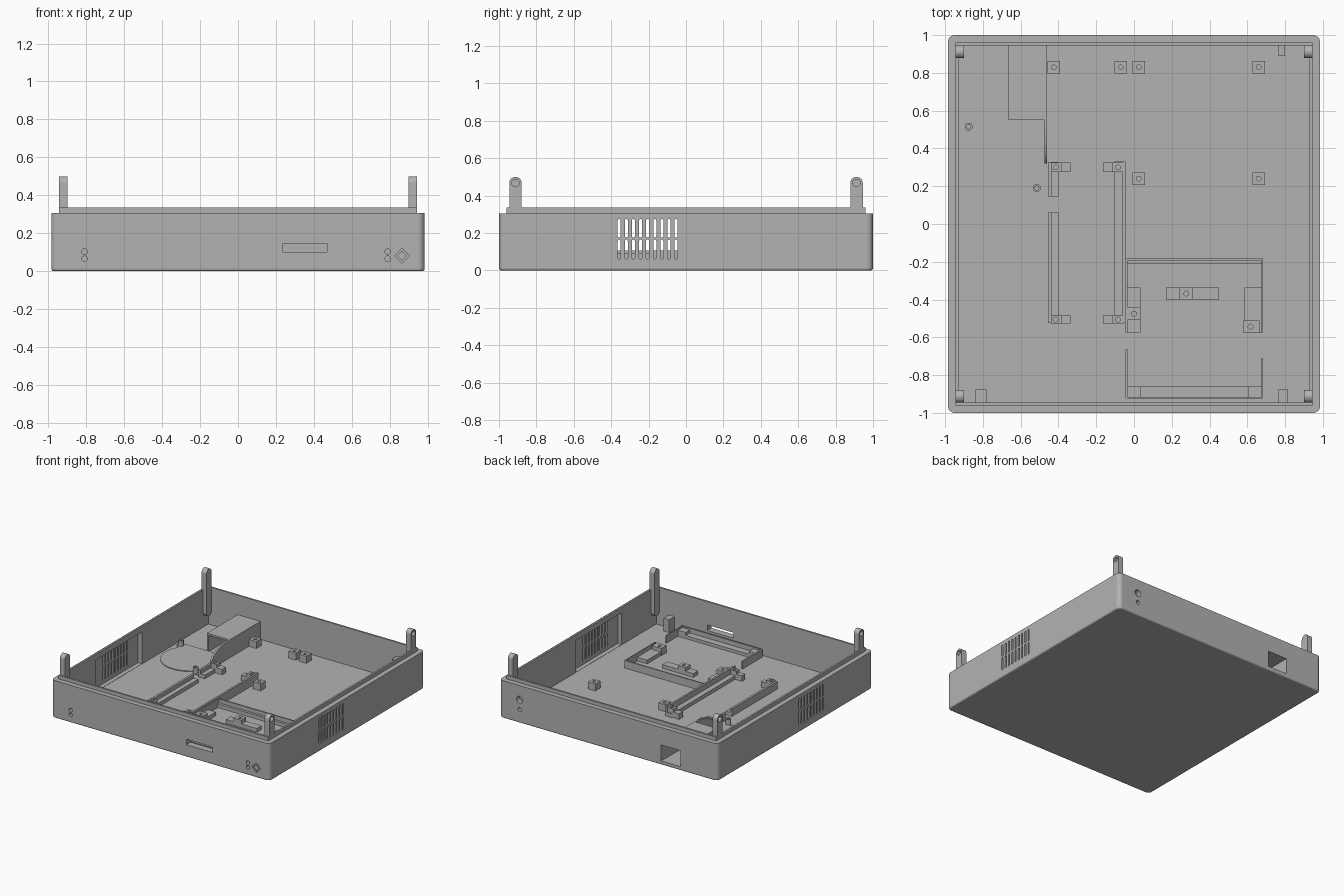
import bpy, bmesh
from math import sin, cos, pi, radians
from mathutils import Vector

if "Cube" in bpy.data.objects:
    bpy.data.objects.remove(bpy.data.objects["Cube"])

grey = bpy.data.materials.new("plain_grey")
grey.use_nodes = True
grey.diffuse_color = (0.45, 0.45, 0.45, 1)
grey.node_tree.nodes["Principled BSDF"].inputs["Base Color"].default_value = grey.diffuse_color

FLOOR = 0.03
SUNK = 0.02  # parts start slightly inside the floor


def finish(name, bm):
    bmesh.ops.recalc_face_normals(bm, faces=bm.faces)
    mesh = bpy.data.meshes.new(name)
    bm.to_mesh(mesh)
    bm.free()
    mesh.materials.append(grey)
    ob = bpy.data.objects.new(name, mesh)
    bpy.context.collection.objects.link(ob)
    return ob


def add_prism(bm, pts, axis, lo, hi):
    """Extrude a 2D outline along an axis; the outline uses the other two axes in order."""
    place = {"X": lambda p, t: (t, p[0], p[1]),
             "Y": lambda p, t: (p[0], t, p[1]),
             "Z": lambda p, t: (p[0], p[1], t)}[axis]
    face = bm.faces.new([bm.verts.new(place(p, lo)) for p in pts])
    ext = bmesh.ops.extrude_face_region(bm, geom=[face])
    move = Vector(place((0, 0), hi - lo))
    bmesh.ops.translate(bm, vec=move, verts=[v for v in ext["geom"] if isinstance(v, bmesh.types.BMVert)])


def prisms(name, items):
    bm = bmesh.new()
    for item in items:
        add_prism(bm, *item)
    return finish(name, bm)


def rect(a0, a1, b0, b1):
    return [(a0, b0), (a1, b0), (a1, b1), (a0, b1)]


def arc(a, b, r, start=0, end=360, n=20):
    full = end - start == 360
    angles = [radians(start + (end - start) * i / (n if full else n - 1)) for i in range(n)]
    return [(a + r * cos(t), b + r * sin(t)) for t in angles]


def boolean(ob, tool, operation="DIFFERENCE"):
    mod = ob.modifiers.new("cut", "BOOLEAN")
    mod.operation, mod.solver, mod.object = operation, "EXACT", tool
    bpy.context.view_layer.objects.active = ob
    bpy.ops.object.modifier_apply(modifier=mod.name)
    bpy.data.objects.remove(tool)


def box(name, x0, x1, y0, y1, top, hole=None, bottom=SUNK):
    ob = prisms(name, [(rect(x0, x1, y0, y1), "Z", bottom, top)])
    if hole:
        boolean(ob, prisms("drill", [(arc(*hole, 0.013, n=14), "Z", top - 0.04, top + 0.1)]))
    return ob


# Tray shell with rounded corners and a softened bottom edge
bm = bmesh.new()
add_prism(bm, rect(-0.985, 0.985, -1, 1), "Z", 0, 0.305)
upright = [e for e in bm.edges if abs(e.verts[0].co.z - e.verts[1].co.z) > 0.1]
bmesh.ops.bevel(bm, geom=upright, offset=0.035, segments=6, profile=0.5, affect="EDGES")
under = [e for e in bm.edges if all(v.co.z < 0.001 for v in e.verts)]
bmesh.ops.bevel(bm, geom=under, offset=0.012, segments=3, profile=0.5, affect="EDGES")
shell = finish("tray_shell", bm)
boolean(shell, prisms("lip", [(rect(-0.945, 0.945, -0.96, 0.96), "Z", 0.2, 0.335)]), "UNION")
boolean(shell, prisms("cavity", [(rect(-0.93, 0.93, -0.945, 0.945), "Z", FLOOR, 0.5)]))

# Thinned wall panels behind the vents
boolean(shell, prisms("vent_recess", [(rect(-0.5, 0.09, FLOOR + 0.002, 0.29), "X", -0.965, 0.965)]))

# Vent slots through both side walls, in two rows
slots = []
for i in range(9):
    y = -0.357 + 0.038 * i
    for z0, z1 in ((0.06, 0.165), (0.175, 0.275)):
        r = 0.008
        outline = arc(y, z1 - r, r, 0, 180, 6) + arc(y, z0 + r, r, 180, 360, 6)
        slots.append((outline, "X", -1.1, 1.1))
boolean(shell, prisms("vent_slots", slots))

# Front slot, rear outlet, indicator holes and diamond groove
openings = [(rect(0.235, 0.47, 0.1, 0.145), "Y", -1.1, -0.9),
            (rect(-0.65, -0.475, FLOOR + 0.002, 0.162), "Y", 0.9, 1.1),
            (arc(0.8, 0.19, 0.028), "Y", 0.96, 1.1),
            (arc(0.8, 0.11, 0.016), "Y", 0.96, 1.1)]
for x in (-0.81, 0.79):
    for z in (0.064, 0.102):
        openings.append((arc(x, z, 0.015), "Y", -1.1, -0.96))
openings.append((arc(0.865, 0.08, 0.04, n=4), "Y", -1.1, -0.985))
boolean(shell, prisms("openings", openings))
prisms("diamond_inlay", [(arc(0.865, 0.08, 0.026, n=4), "Y", -0.999, -0.98)])

# Corner posts with round tops and blind screw holes
for sx, side in ((-1, "right"), (1, "left")):
    for sy, end in ((-1, "front"), (1, "rear")):
        y = sy * 0.912
        outline = arc(y, 0.467, 0.033, 0, 180, 14) + arc(y, 0.15, 0.033, 180, 360, 14)
        post = prisms(f"{end}_{side}_post", [(outline, "X", *sorted((sx * 0.9, sx * 0.945)))])
        boolean(post, prisms("drill", [(arc(y, 0.467, 0.02), "X", *sorted((sx * 0.92, sx * 0.96)))]))

# Indicator holders against the front and rear walls
box("front_right_holder", -0.84, -0.78, -0.95, -0.875, 0.135)
box("front_left_holder", 0.765, 0.815, -0.95, -0.875, 0.135)
box("rear_left_holder", 0.765, 0.8, 0.89, 0.95, 0.22)

# Board standoffs
for i, (x, y) in enumerate([(-0.425, 0.83), (-0.07, 0.83), (0.025, 0.83),
                            (0.66, 0.83), (0.025, 0.24), (0.66, 0.24)]):
    box(f"standoff_{i + 1}", x - 0.033, x + 0.033, y - 0.033, y + 0.033, 0.087, (x, y))

# Blower seat, its screw bosses, outlet duct and curved side wall
seat = [(-0.475, 0.55), (-0.905, 0.55), (-0.905, 0.5), (-0.87, 0.475)]
seat += arc(-0.69, 0.36, 0.215, 150, 315, 28) + [(-0.51, 0.165), (-0.46, 0.165), (-0.46, 0.33)]
prisms("blower_seat", [(seat, "Z", SUNK, 0.036)])
for i, (x, y) in enumerate([(-0.875, 0.515), (-0.515, 0.19)]):
    boss = prisms(f"blower_boss_{i + 1}", [(arc(x, y, 0.021), "Z", SUNK, 0.08)])
    boolean(boss, prisms("drill", [(arc(x, y, 0.011), "Z", 0.045, 0.1)]))
duct = rect(-0.665, -0.46, SUNK, 0.177)
duct = [duct[0], duct[3], duct[2], duct[1], (-0.475, SUNK), (-0.475, 0.162), (-0.65, 0.162), (-0.65, SUNK)]
prisms("outlet_duct", [(duct, "Y", 0.55, 0.95)])
sweep = [(0.55 - 0.23 * sin(t), 0.177 - 0.1 * (1 - cos(t))) for t in [pi / 2 * i / 10 for i in range(11)]]
prisms("blower_side_wall", [(sweep + [(0.32, SUNK), (0.55, SUNK)], "X", -0.475, -0.46)])

# Drive rails: thin walls with inner ledges and screw blocks
for part, y0, y1 in (("front", -0.525, 0.06), ("rear", 0.145, 0.327)):
    box(f"right_rail_{part}_wall", -0.456, -0.438, y0, y1, 0.092)
    box(f"right_rail_{part}_ledge", -0.44, -0.4, y0, y1, 0.06)
box("left_rail_wall", -0.06, -0.045, -0.525, 0.33, 0.105)
box("left_rail_ledge", -0.103, -0.058, -0.525, 0.33, 0.06)
for end, y0, y1 in (("front", -0.527, -0.485), ("rear", 0.275, 0.325)):
    y = (y0 + y1) / 2
    box(f"right_rail_{end}_block", -0.439, -0.385, y0, y1, 0.1, (-0.415, y))
    box(f"right_rail_{end}_tab", -0.386, -0.335, y0, y1, 0.075)
    box(f"left_rail_{end}_block", -0.115, -0.059, y0, y1, 0.1, (-0.085, y))
    box(f"left_rail_{end}_tab", -0.165, -0.114, y0, y1, 0.075)

# Front bay: thin frame walls
box("bay_rear_wall", -0.04, 0.68, -0.192, -0.18, 0.092)
box("bay_rear_ledge", -0.04, 0.68, -0.212, -0.19, 0.06)
box("bay_right_wall_rear", -0.045, -0.035, -0.575, -0.18, 0.092)
box("bay_right_wall_front", -0.045, -0.033, -0.92, -0.665, 0.092)
box("bay_left_wall_rear", 0.675, 0.683, -0.575, -0.18, 0.092)
box("bay_left_wall_front", 0.675, 0.683, -0.92, -0.71, 0.092)
box("bay_front_wall", -0.04, 0.68, -0.925, -0.915, 0.092)

# Front bay: support strips and screw blocks
box("bay_front_strip", -0.035, 0.677, -0.917, -0.86, 0.055)
box("bay_front_right_block", -0.035, 0.035, -0.917, -0.86, 0.08)
box("bay_front_left_block", 0.605, 0.677, -0.917, -0.86, 0.08)
box("bay_right_strip", -0.036, 0.035, -0.575, -0.335, 0.06)
box("bay_right_block", -0.036, 0.035, -0.507, -0.44, 0.09, (0, -0.475))
box("bay_left_strip", 0.585, 0.677, -0.575, -0.335, 0.06)
box("bay_left_block", 0.58, 0.665, -0.577, -0.51, 0.09, (0.617, -0.543))
box("bay_middle_strip", 0.17, 0.45, -0.4, -0.337, 0.06)
box("bay_middle_block", 0.24, 0.31, -0.4, -0.337, 0.09, (0.277, -0.368))
